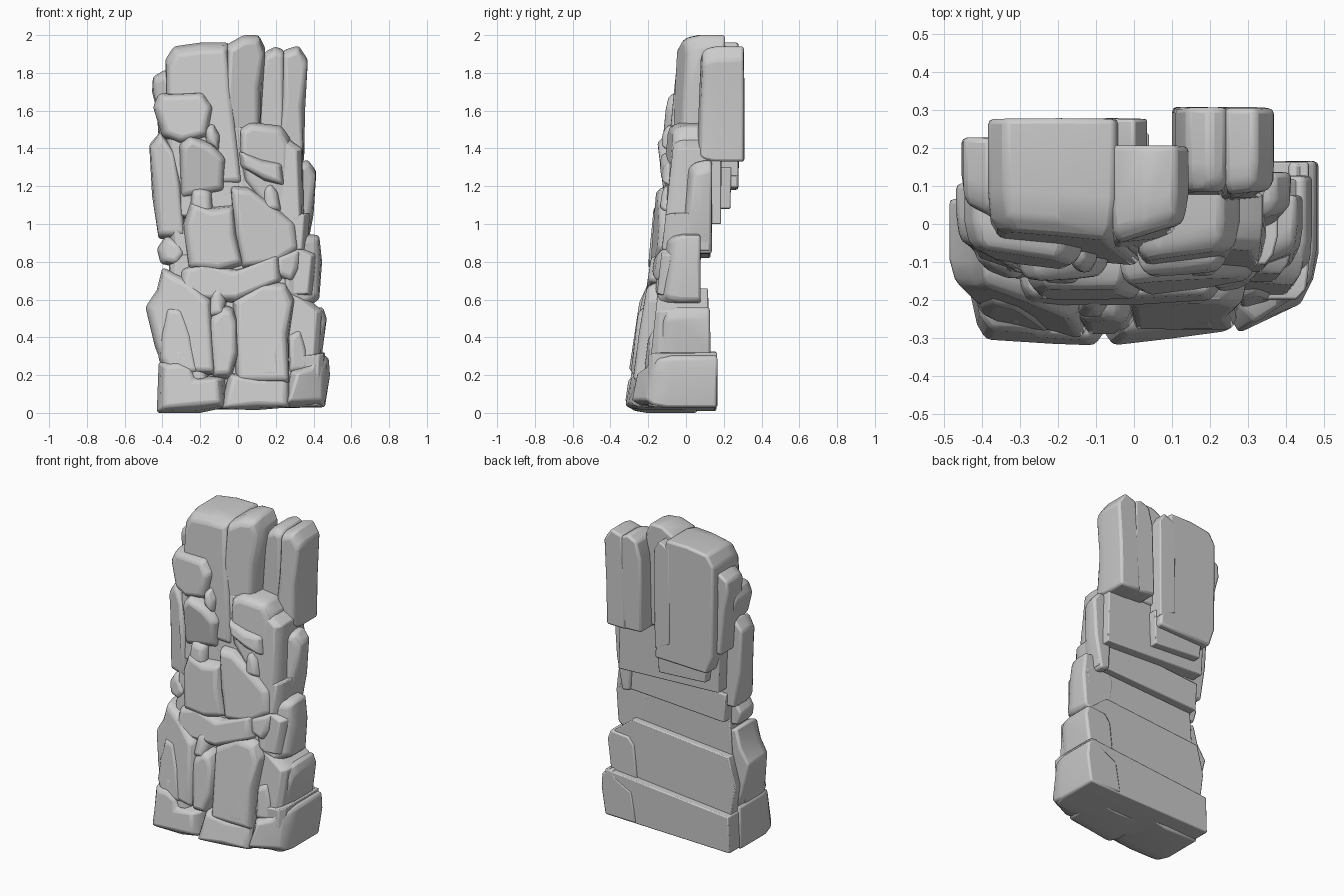
import bpy, bmesh, math, random
from mathutils import Vector

random.seed(4)


def rock(name, outline, front, back, lean=0.0, turn=0.0, chamfer=0.035, bevel=0.014):
    """Extrude an (x, z) outline from a tilted, chamfered front face to a flat back.
    lean: y gain per unit z, turn: y gain per unit x, both about the outline centre."""
    n = len(outline)
    c = sum((Vector(p) for p in outline), Vector((0, 0))) / n
    bm = bmesh.new()
    rings = []
    for inset, depth in ((chamfer, 0.0), (chamfer * 0.3, chamfer * 0.8), (0.0, chamfer * 2.2), (0.0, None)):
        ring = []
        for p in outline:
            d = Vector(p) - c
            q = c + d * (1 - inset / max(d.length, 0.05))
            if depth is None:
                y = back + random.uniform(-0.006, 0.0)
            else:
                y = min(front + depth + lean * d.y + turn * d.x, back - 0.02)
            j = 0.005 if 0 < inset < chamfer else 0.0
            ring.append(bm.verts.new((q.x + random.uniform(-j, j), y, max(0, q.y))))
        rings.append(ring)
    bm.faces.new(rings[0])
    bm.faces.new(rings[-1][::-1])
    for a, b in zip(rings, rings[1:]):
        for i in range(n):
            bm.faces.new((a[i], a[(i + 1) % n], b[(i + 1) % n], b[i]))
    bmesh.ops.recalc_face_normals(bm, faces=bm.faces)
    me = bpy.data.meshes.new(name)
    bm.to_mesh(me)
    bm.free()
    ob = bpy.data.objects.new(name, me)
    bpy.context.collection.objects.link(ob)
    bv = ob.modifiers.new("worn_edges", "BEVEL")
    bv.width, bv.segments, bv.angle_limit = bevel, 2, math.radians(28)
    bpy.ops.object.select_all(action="DESELECT")
    ob.select_set(True)
    bpy.context.view_layer.objects.active = ob
    bpy.ops.object.shade_smooth_by_angle(angle=math.radians(30))
    return ob


# Stacked slabs forming the back of the cliff
rock("back_slab_1", [(-.42, .01), (.45, .03), (.46, .32), (-.41, .24)], -.2, .165, bevel=.006)
rock("back_slab_2", [(-.40, .22), (.43, .26), (.45, .54), (.3, .66), (-.38, .60), (-.43, .42)], -.17, .12, .1, bevel=.006)
rock("back_slab_3", [(-.38, .58), (.40, .62), (.42, .84), (.3, .90), (-.36, .84)], -.14, .08, .1, bevel=.006)
rock("back_slab_4", [(-.36, .82), (.37, .86), (.38, 1.06), (-.37, 1.0)], -.12, .13, .1, bevel=.006)
rock("back_slab_5", [(-.36, 1.03), (.35, 1.0), (.34, 1.40), (.2, 1.5), (-.38, 1.6)], -.08, .19, .1, bevel=.006)
rock("back_slab_6", [(-.30, 1.10), (.03, 1.08), (.04, 1.3), (-.32, 1.3)], 0, .24, bevel=.006)

# Base row
rock("base_left", [(-.43, 0), (-.2, 0), (-.06, .03), (-.07, .19), (-.21, .2), (-.25, .27), (-.34, .29), (-.42, .27)], -.30, .06, .1, -.05, .05)
rock("base_middle", [(-.09, .02), (.1, .015), (.28, .03), (.28, .19), (.1, .2), (-.05, .21)], -.29, .0, .15, .1)
rock("base_right", [(.24, .03), (.46, .03), (.487, .2), (.48, .29), (.42, .33), (.38, .28), (.27, .22)], -.22, .168, .1, .35, .05)

# Lower row
rock("lower_left_wall", [(-.38, .2), (-.44, .35), (-.49, .56), (-.43, .65), (-.40, .77), (-.26, .71), (-.14, .6), (-.12, .2)], -.215, .07, .12, -.25)
rock("lower_left_block", [(-.36, .18), (-.42, .28), (-.42, .42), (-.38, .57), (-.3, .57), (-.23, .42), (-.2, .2)], -.245, .0, .12, -.15)
rock("lower_left_chip", [(-.36, .14), (-.35, .35), (-.27, .37), (-.16, .3), (-.15, .15)], -.265, .0, .1)
rock("lower_pillar", [(-.13, .18), (-.16, .4), (-.15, .51), (-.08, .57), (-.03, .56), (0, .5), (0, .3), (-.04, .18)], -.27, .0, .1)
rock("lower_pillar_cap", [(-.16, .5), (-.14, .66), (-.09, .68), (-.06, .6), (-.07, .5)], -.235, .0, .15)
rock("lower_middle", [(-.01, .15), (-.03, .6), (.06, .66), (.12, .7), (.25, .69), (.30, .6), (.27, .4), (.27, .15)], -.235, .05, .13)
rock("lower_middle_chip", [(.10, .17), (.11, .4), (.17, .45), (.24, .43), (.24, .3), (.23, .17)], -.26, .0, .12)
rock("lower_right", [(.25, .2), (.28, .5), (.32, .55), (.45, .56), (.47, .5), (.45, .35), (.43, .2)], -.15, .13, .08, .25)
rock("lower_right_chip", [(.27, .2), (.26, .42), (.33, .46), (.39, .34), (.38, .2)], -.20, .0, .1, .2)

# Middle row
rock("middle_ledge", [(-.32, .6), (-.30, .76), (-.2, .8), (.0, .76), (.22, .84), (.24, .7), (0, .58)], -.20, .0, .12)
rock("middle_pillar", [(-.26, .76), (-.29, 1.0), (-.25, 1.12), (-.14, 1.09), (-.02, 1.1), (.0, .95), (.03, .78), (-.1, .74)], -.185, .05, .08)
rock("middle_left_knob", [(-.41, .79), (-.43, .87), (-.38, .94), (-.31, .92), (-.27, .84), (-.32, .77)], -.13, .06, .1, -.2)
rock("middle_face", [(.02, .76), (-.02, .95), (-.04, 1.2), (.05, 1.2), (.2, 1.1), (.31, 1.0), (.33, .86), (.2, .77)], -.16, .05, .08, .1)
rock("middle_right", [(.24, .62), (.22, .82), (.27, .9), (.35, .95), (.43, .94), (.445, .8), (.43, .6), (.35, .55)], -.12, .08, .1, .3)
rock("middle_right_chip", [(.2, .72), (.19, .84), (.33, .88), (.34, .76), (.29, .68)], -.165, .0, .1, .15)

# Upper row
rock("upper_left_wall", [(-.42, .92), (-.455, 1.15), (-.47, 1.42), (-.41, 1.49), (-.34, 1.4), (-.29, 1.2), (-.28, .92)], -.085, .11, .05, -.3)
rock("upper_left_block", [(-.31, 1.13), (-.31, 1.42), (-.26, 1.47), (-.14, 1.43), (-.06, 1.35), (-.07, 1.17), (-.2, 1.14)], -.135, .1, -.1)
rock("upper_small_left", [(-.26, 1.03), (-.25, 1.19), (-.2, 1.2), (-.14, 1.18), (-.13, 1.05)], -.15, .0, .1)
rock("upper_notch", [(-.1, 1.1), (-.1, 1.5), (0, 1.55), (.05, 1.4), (.06, 1.15)], -.08, .1, .08)
rock("upper_right_block", [(.03, 1.22), (.0, 1.4), (.01, 1.51), (.06, 1.54), (.23, 1.52), (.28, 1.45), (.28, 1.2), (.25, 1.04), (.15, 1.07)], -.095, .15, .07, .12)
rock("upper_right_band", [(.01, 1.3), (.0, 1.39), (.12, 1.35), (.24, 1.32), (.25, 1.2), (.14, 1.22)], -.13, .0, .1, .1)
rock("upper_right_chip", [(.13, 1.05), (.13, 1.2), (.17, 1.23), (.22, 1.18), (.23, 1.06)], -.13, .0, .1)
rock("far_right_block", [(.3, .85), (.28, 1.2), (.3, 1.32), (.37, 1.34), (.415, 1.28), (.40, 1.05), (.36, .84)], .0, .14, .08, .3)
rock("far_right_chip", [(.25, .92), (.24, 1.1), (.31, 1.16), (.35, 1.05), (.34, .93)], -.09, .08, .1, .2)

# Shoulder
rock("shoulder_left", [(-.40, 1.46), (-.45, 1.62), (-.42, 1.69), (-.18, 1.7), (-.13, 1.62), (-.16, 1.46), (-.3, 1.42)], -.095, .14, .1, -.12)
rock("shoulder_knob", [(-.17, 1.42), (-.18, 1.51), (-.13, 1.54), (-.09, 1.47), (-.1, 1.38)], -.125, .0, .1)
rock("shoulder_left_back", [(-.41, 1.3), (-.43, 1.6), (-.455, 1.7), (-.45, 1.78), (-.38, 1.82), (-.33, 1.7), (-.33, 1.3)], .03, .23, .0, -.4)

# Summit blocks and the split column beside them
rock("summit_main", [(-.34, 1.18), (-.38, 1.3), (-.385, 1.87), (-.34, 1.94), (-.2, 1.96), (-.05, 1.96), (-.01, 1.75), (.03, 1.19)], -.055, .28, .08, -.08, .05)
rock("summit_middle", [(-.08, 1.35), (-.06, 1.95), (.03, 2.0), (.11, 2.0), (.145, 1.93), (.13, 1.7), (.11, 1.35)], -.03, .21, .04, .25, .04)
rock("summit_back", [(-.08, 1.3), (-.08, 1.9), (.0, 1.94), (.035, 1.88), (.03, 1.25)], .12, .28, bevel=.008)
rock("column_left", [(.10, 1.34), (.11, 1.8), (.14, 1.91), (.2, 1.94), (.245, 1.92), (.25, 1.33)], .08, .31, .02)
rock("column_right", [(.21, 1.33), (.22, 1.65), (.24, 1.92), (.32, 1.945), (.37, 1.87), (.355, 1.6), (.35, 1.33)], .075, .31, .03, .1)
